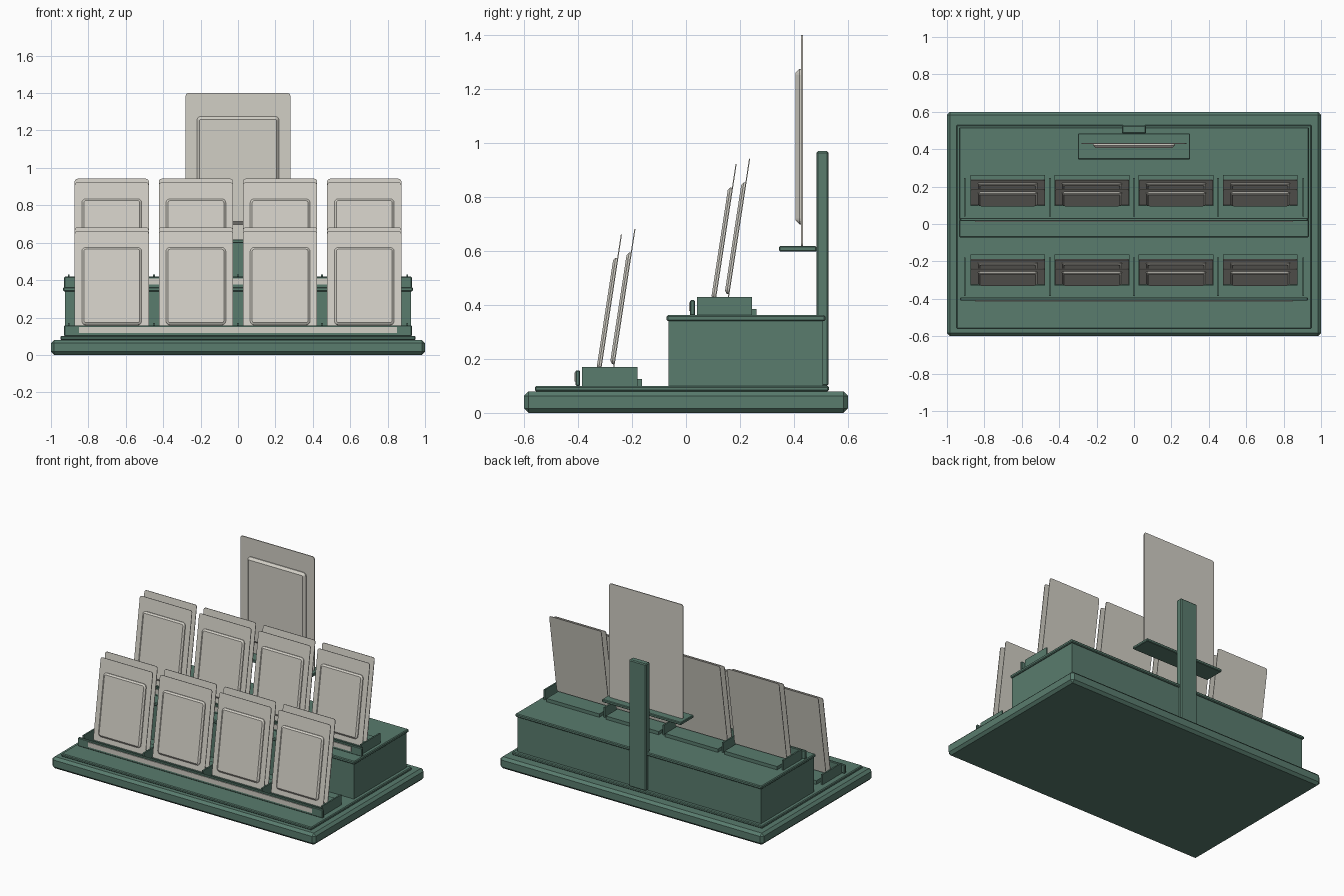
import bpy, bmesh, math
from mathutils import Matrix

if "Cube" in bpy.data.objects:
    bpy.data.objects.remove(bpy.data.objects["Cube"], do_unlink=True)


def material(name, rgb):
    m = bpy.data.materials.new(name)
    m.use_nodes = True
    m.diffuse_color = (*rgb, 1)
    m.node_tree.nodes["Principled BSDF"].inputs["Base Color"].default_value = (*rgb, 1)
    return m


GREEN = material("muted green", (0.10, 0.20, 0.155))
CARD = material("warm light grey", (0.64, 0.62, 0.56))


def finish(name, bm, mat, matrix=Matrix()):
    bmesh.ops.recalc_face_normals(bm, faces=bm.faces)
    mesh = bpy.data.meshes.new(name)
    bm.to_mesh(mesh)
    bm.free()
    mesh.materials.append(mat)
    ob = bpy.data.objects.new(name, mesh)
    ob.matrix_world = matrix
    bpy.context.collection.objects.link(ob)
    return ob


def box(name, x, y, z, mat=GREEN, bevel=0.0):
    """Box from three (low, high) ranges with chamfered edges."""
    bm = bmesh.new()
    bmesh.ops.create_cube(bm, size=1)
    for v in bm.verts:
        v.co = [sum(r) / 2 + c * (r[1] - r[0]) for r, c in zip((x, y, z), v.co)]
    if bevel:
        bmesh.ops.bevel(bm, geom=bm.edges[:], offset=bevel, segments=1, affect='EDGES')
    return finish(name, bm, mat)


def plate(name, half, z0, z1, radius, layers, matrix):
    """Upright rounded plate lofted through (y, inset) layers."""
    bm = bmesh.new()
    rings = []
    for y, inset in layers:
        r = max(radius - inset, 0.004)
        ring = []
        for i, (sx, sz) in enumerate(((1, 1), (-1, 1), (-1, -1), (1, -1))):
            cx = sx * (half - inset - r)
            cz = z1 - inset - r if sz > 0 else z0 + inset + r
            for k in range(5):
                a = (i + k / 4) * math.pi / 2
                ring.append(bm.verts.new((cx + r * math.cos(a), y, cz + r * math.sin(a))))
        rings.append(ring)
    for a, b in zip(rings, rings[1:]):
        for k in range(len(a)):
            n = (k + 1) % len(a)
            bm.faces.new((a[k], a[n], b[n], b[k]))
    bm.faces.new(rings[0])
    bm.faces.new(rings[-1])
    return finish(name, bm, CARD, matrix)


# Stepped base and rear riser
box("base", (-1, 1), (-0.6, 0.6), (0, 0.08), bevel=0.017)
box("base_step", (-0.95, 0.95), (-0.56, 0.53), (0.08, 0.1), bevel=0.005)
box("riser", (-0.925, 0.925), (-0.065, 0.507), (0.1, 0.342))
box("riser_cap", (-0.935, 0.935), (-0.072, 0.517), (0.34, 0.362), bevel=0.005)

# Two display rows of leaning cards
COLUMNS = (-0.675, -0.225, 0.225, 0.675)
TILT = Matrix.Rotation(math.radians(-8.7), 4, 'X')
for row, y, z in (("front", 0, 0.1), ("rear", 0.425, 0.36)):
    box(row + "_rail", (-0.93, 0.93), (y - 0.41, y - 0.392), (z, z + 0.058), bevel=0.004)
    box(row + "_rail_strip", (-0.85, 0.85), (y - 0.414, y - 0.409), (z + 0.017, z + 0.049), CARD)
    for x in (-0.905, -0.45, 0, 0.45, 0.905):
        box(row + "_divider", (x - 0.005, x + 0.005), (y - 0.385, y - 0.18), (z, z + 0.07))
    for x in COLUMNS:
        box(row + "_tray", (x - 0.2, x + 0.2), (y - 0.33, y - 0.163), (z, z + 0.025))
        for depth, lift in ((0, 0), (0.05, 0.02)):
            m = Matrix.Translation((x, y - 0.323 + depth, z + 0.015 + lift)) @ TILT
            plate(row + "_card", 0.198, 0, 0.553, 0.014, ((0.002, 0), (-0.002, 0)), m)
            plate(row + "_card_panel", 0.16, 0.045, 0.464, 0.022,
                  ((-0.002, 0), (-0.008, 0), (-0.016, 0.011)), m)

# Rear post, shelf and large sign
box("post", (-0.065, 0.065), (0.483, 0.528), (0.1, 0.97), bevel=0.006)
box("sign_shelf", (-0.3, 0.3), (0.345, 0.484), (0.598, 0.618), bevel=0.004)
SIGN = Matrix.Translation((0, 0.43, 0))
plate("sign", 0.28, 0.615, 1.4, 0.015, ((0.003, 0), (-0.003, 0)), SIGN)
plate("sign_panel", 0.22, 0.698, 1.275, 0.022,
      ((-0.003, 0), (-0.009, 0), (-0.024, 0.015)), SIGN)
